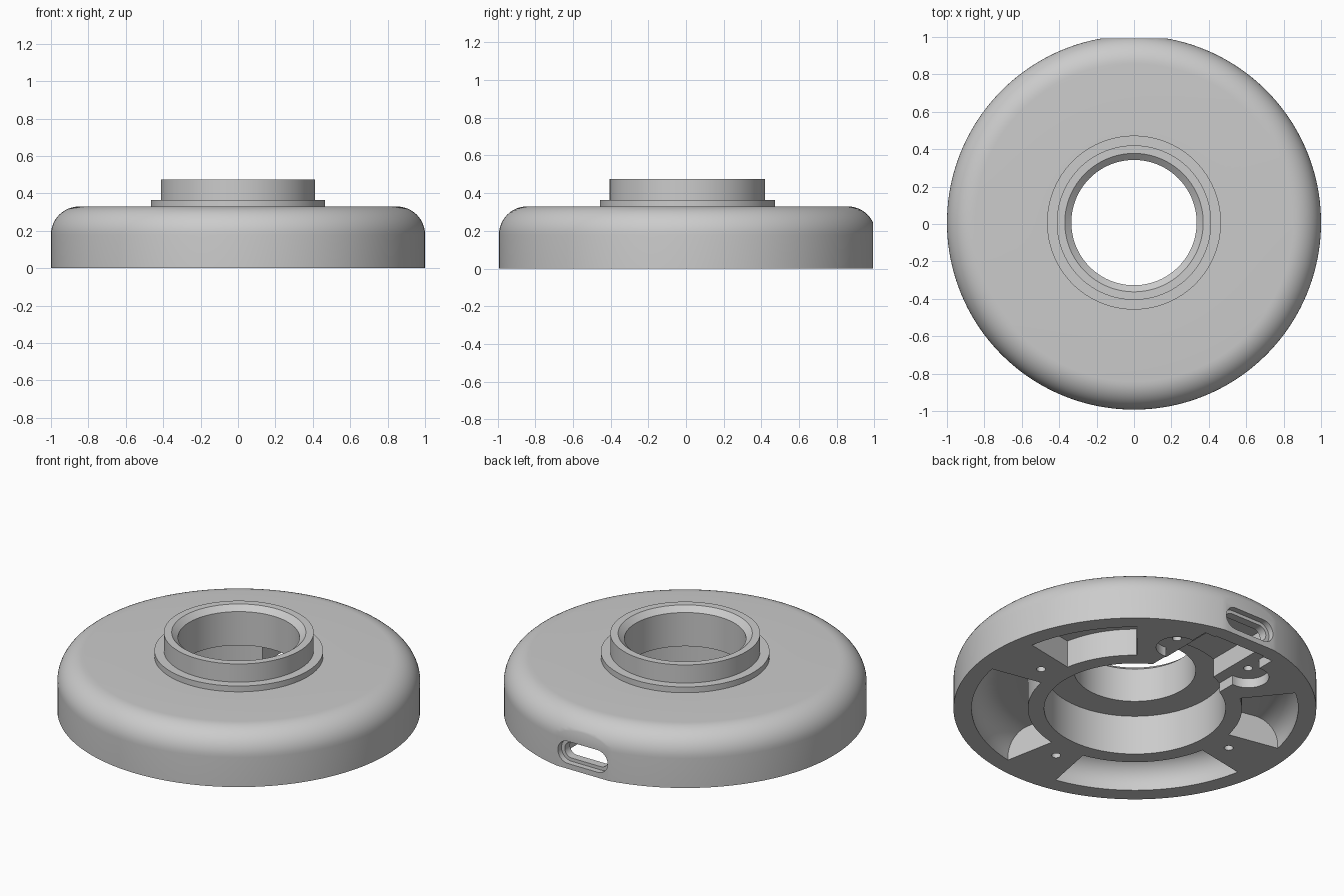
import bpy, bmesh
from math import sin, cos, pi, radians
from mathutils import Matrix, Vector

if "Cube" in bpy.data.objects:
    bpy.data.objects.remove(bpy.data.objects["Cube"])

grey = bpy.data.materials.new("plain grey")
grey.use_nodes = True
grey.diffuse_color = (0.6, 0.6, 0.6, 1)
grey.node_tree.nodes["Principled BSDF"].inputs["Base Color"].default_value = (0.6, 0.6, 0.6, 1)


def finish(name, bm):
    bmesh.ops.recalc_face_normals(bm, faces=bm.faces)
    mesh = bpy.data.meshes.new(name)
    bm.to_mesh(mesh)
    bm.free()
    mesh.materials.append(grey)
    obj = bpy.data.objects.new(name, mesh)
    bpy.context.collection.objects.link(obj)
    return obj


def revolve(name, profile, start=0, end=360, steps=128):
    """Turn a closed (radius, height) profile about z, capping partial turns."""
    bm = bmesh.new()
    full = end - start == 360
    rings = []
    for i in range(steps if full else steps + 1):
        a = radians(start + (end - start) * i / steps)
        rings.append([bm.verts.new((r * cos(a), r * sin(a), z)) for r, z in profile])
    pairs = list(zip(rings, rings[1:]))
    if full:
        pairs.append((rings[-1], rings[0]))
    else:
        bm.faces.new(rings[0])
        bm.faces.new(rings[-1])
    n = len(profile)
    for a, b in pairs:
        for k in range(n):
            bm.faces.new((a[k], a[(k + 1) % n], b[(k + 1) % n], b[k]))
    return finish(name, bm)


def box(name, low, high):
    bm = bmesh.new()
    low, high = Vector(low), Vector(high)
    bmesh.ops.create_cube(bm, size=1, matrix=Matrix.Translation((low + high) / 2)
                          @ Matrix.Diagonal((high - low).to_4d()))
    return finish(name, bm)


def cylinder(name, x, y, radius, top):
    bm = bmesh.new()
    bmesh.ops.create_cone(bm, cap_ends=True, segments=40, radius1=radius, radius2=radius,
                          depth=top + 0.1, matrix=Matrix.Translation((x, y, top / 2 - 0.05)))
    return finish(name, bm)


def slot(name, width, height, z, y0, y1):
    """Round-ended prism running along y."""
    bm = bmesh.new()
    r = height / 2
    outline = []
    for side in (1, -1):
        for i in range(17):
            a = -pi / 2 + pi * i / 16
            outline.append((side * (width / 2 - r + r * cos(a)), z + side * r * sin(a)))
    face = bm.faces.new([bm.verts.new((x, y0, h)) for x, h in outline])
    moved = bmesh.ops.extrude_face_region(bm, geom=[face])["geom"]
    bmesh.ops.translate(bm, vec=(0, y1 - y0, 0),
                        verts=[v for v in moved if isinstance(v, bmesh.types.BMVert)])
    return finish(name, bm)


def arc(cx, cz, r, count=12):
    """Quarter round from outer wall to top."""
    return [(cx + r * cos(pi / 2 * i / count), cz + r * sin(pi / 2 * i / count))
            for i in range(count + 1)]


# Body: rounded disc with stepped collar and bored centre
body = revolve("round_base", [(0.5, 0), (1, 0)] + arc(0.85, 0.18, 0.15)
               + [(0.465, 0.33), (0.465, 0.365), (0.413, 0.365), (0.413, 0.475), (0.37, 0.475),
                  (0.335, 0.445), (0.335, 0.24), (0.5, 0.24)], steps=160)

cutters = []
# Underside pockets with a rounded outer ceiling
pocket = [(0.59, -0.1), (0.9, -0.1)] + arc(0.76, 0.025, 0.14) + [(0.59, 0.165)]
for start, end in ((11, 51), (129, 169), (191, 259), (281, 349)):
    cutters.append(revolve("pocket_cutter", pocket, start, end, 40))

# Connector board recess, deep channel and screw seats
cutters.append(box("recess_cutter", (-0.24, 0.4, -0.1), (0.24, 0.89, 0.057)))
cutters.append(box("channel_cutter", (-0.17, 0.4, -0.1), (0.17, 0.9, 0.17)))
for side in (-1, 1):
    cutters.append(cylinder("seat_cutter", side * 0.256, 0.666, 0.115, 0.057))
    cutters.append(cylinder("seat_hole_cutter", side * 0.256, 0.666, 0.025, 0.14))

# Screw holes in the spokes
for x, y in ((0.675, 0), (-0.675, 0), (0, -0.675)):
    cutters.append(cylinder("spoke_hole_cutter", x, y, 0.025, 0.12))

# Flat on the back with a stepped connector slot
cutters.append(box("flat_cutter", (-0.5, 0.985, -0.1), (0.5, 1.2, 0.6)))
cutters.append(slot("slot_recess_cutter", 0.335, 0.135, 0.1, 0.95, 1.1))
cutters.append(slot("slot_cutter", 0.29, 0.095, 0.1, 0.85, 1.1))

bpy.ops.object.select_all(action="DESELECT")
bpy.context.view_layer.objects.active = body
body.select_set(True)
for cutter in cutters:
    cutter.hide_render = True
    mod = body.modifiers.new("cut", "BOOLEAN")
    mod.operation = "DIFFERENCE"
    mod.solver = "EXACT"
    mod.object = cutter
    bpy.ops.object.modifier_apply(modifier=mod.name)
    bpy.data.objects.remove(cutter)

# Centre the trimmed body and smooth the round faces
body.data.transform(Matrix.Translation((0, 0.0075, 0)))
bpy.ops.object.shade_smooth_by_angle(angle=radians(30))
